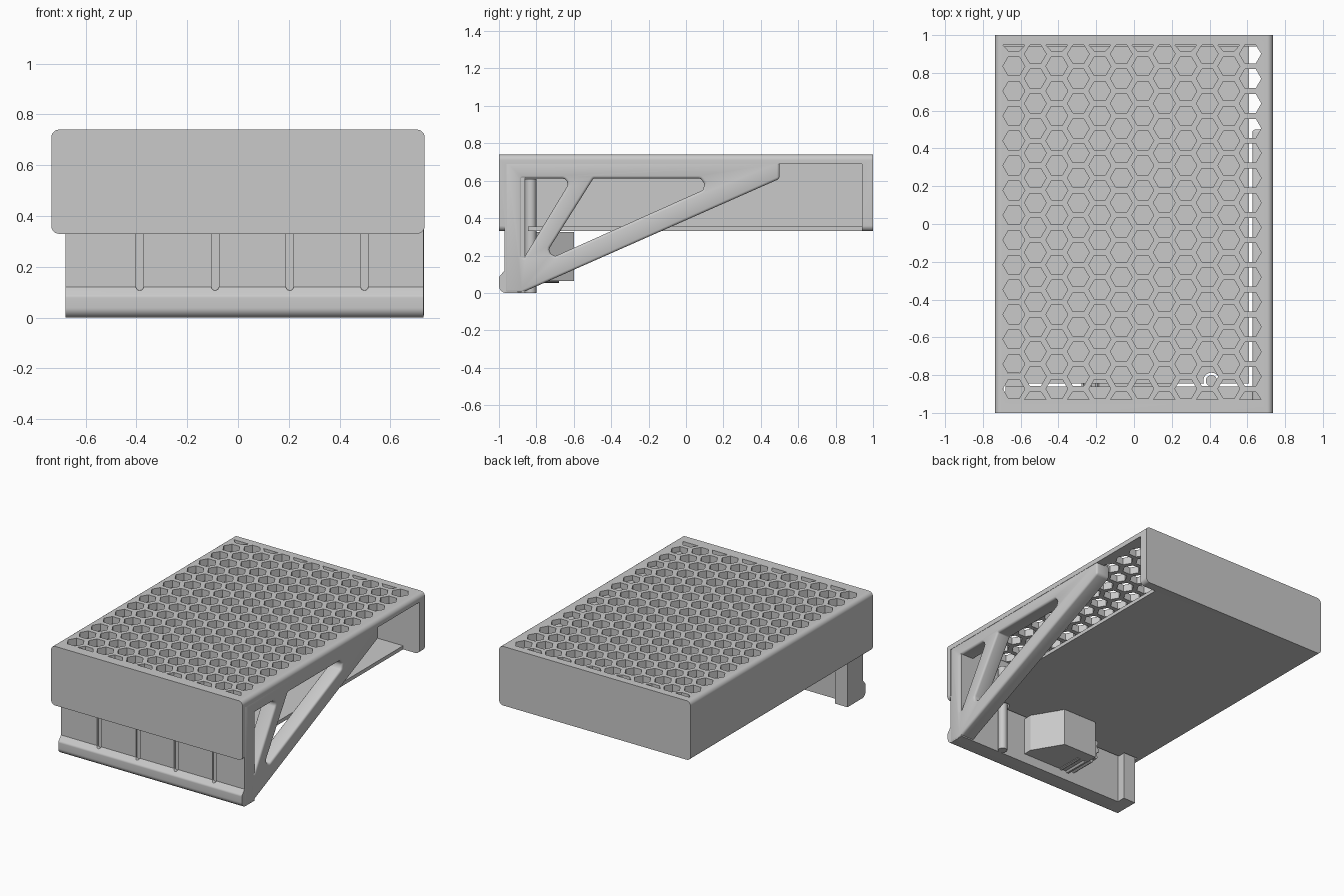
import bpy, bmesh
from math import sin, cos, tan, pi, radians
from mathutils import Vector

cube = bpy.data.objects.get("Cube")
if cube:
    bpy.data.objects.remove(cube, do_unlink=True)

GREY = (0.59, 0.59, 0.59, 1)
mat = bpy.data.materials.new("matte_grey")
mat.use_nodes = True
mat.diffuse_color = GREY
mat.node_tree.nodes["Principled BSDF"].inputs["Base Color"].default_value = GREY


def place(axis, u, v, w):
    """Put profile point (u, v) on the plane across the axis, at depth w."""
    return {"x": (w, u, v), "y": (u, w, v), "z": (u, v, w)}[axis]


def prisms(name, outlines, axis, a, b):
    """One object holding an extruded prism for every outline."""
    bm = bmesh.new()
    for pts in outlines:
        lo = [bm.verts.new(place(axis, u, v, a)) for u, v in pts]
        hi = [bm.verts.new(place(axis, u, v, b)) for u, v in pts]
        bm.faces.new(lo)
        bm.faces.new(hi)
        for i in range(len(pts)):
            j = (i + 1) % len(pts)
            bm.faces.new((lo[i], lo[j], hi[j], hi[i]))
    bmesh.ops.recalc_face_normals(bm, faces=bm.faces)
    mesh = bpy.data.meshes.new(name)
    bm.to_mesh(mesh)
    bm.free()
    mesh.materials.append(mat)
    obj = bpy.data.objects.new(name, mesh)
    bpy.context.collection.objects.link(obj)
    return obj


def box(name, x0, x1, y0, y1, z0, z1):
    return prisms(name, [[(x0, y0), (x1, y0), (x1, y1), (x0, y1)]], "z", z0, z1)


def circle(cx, cy, r, n=24):
    return [(cx + r * cos(2 * pi * i / n), cy + r * sin(2 * pi * i / n)) for i in range(n)]


def rounded(corners, n=6):
    """Outline with arcs at corners given as (u, v, radius)."""
    out = []
    for i, (u, v, r) in enumerate(corners):
        if r == 0:
            out.append((u, v))
            continue
        p = Vector((u, v))
        d0 = (Vector(corners[i - 1][:2]) - p).normalized()
        d1 = (Vector(corners[(i + 1) % len(corners)][:2]) - p).normalized()
        half = d0.angle(d1) / 2
        center = p + (d0 + d1).normalized() * r / sin(half)
        start = p + d0 * r / tan(half) - center
        end = p + d1 * r / tan(half) - center
        for k in range(n + 1):
            spoke = start.lerp(end, k / n).normalized() * r
            out.append(tuple(center + spoke))
    return out


def apply(obj, mod):
    bpy.context.view_layer.objects.active = obj
    with bpy.context.temp_override(object=obj, active_object=obj, selected_objects=[obj]):
        bpy.ops.object.modifier_apply(modifier=mod.name)


def cut(obj, *cutters):
    for c in cutters:
        m = obj.modifiers.new("cut", "BOOLEAN")
        m.operation, m.solver, m.object = "DIFFERENCE", "EXACT", c
        apply(obj, m)
        bpy.data.objects.remove(c, do_unlink=True)


# Housing: rounded sleeve, hollow and open on one side
W, R = 0.735, 0.03
housing = prisms("housing", [rounded([(-W, 0.33, R), (W, 0.33, R), (W, 0.74, R), (-W, 0.74, R)])],
                 "y", -1, 1)
cut(housing,
    box("cavity", -0.695, 0.8, -0.968, 0.94, 0.355, 0.69),
    box("side_slot", 0.61, 0.8, -0.968, 0.94, 0.3, 0.4),
    box("front_slot", -0.69, 0.7, -0.968, -0.845, 0.3, 0.4),
    box("tab_slot", -0.69, -0.58, -0.968, -0.79, 0.3, 0.4),
    prisms("post_slot", [circle(0.41, -0.83, 0.043)], "z", 0.3, 0.4))

# Honeycomb vents through the top, trimmed at both ends
hexes = []
radius, pitch = 0.058, 0.1314
for col in range(12):
    x = -0.636 + col * pitch * 0.866
    for row in range(-1, 16):
        y = -0.873 + (row + 0.5 * (col % 2)) * pitch
        pts = [(u, min(max(v, -0.93), 0.947)) for u, v in circle(x, y, radius, 6)]
        vs = [p[1] for p in pts]
        if max(vs) - min(vs) > 0.01:
            hexes.append(pts)
cut(housing, prisms("vent_cutter", hexes, "z", 0.66, 0.8))

# Front plate with a rounded lip along its foot
plate = prisms("front_plate", [rounded([
    (-0.86, 0, 0), (-1.0, 0, 0.038), (-1.0, 0.085, 0.02), (-0.97, 0.12, 0),
    (-0.97, 0.69, 0), (-0.86, 0.69, 0)])], "x", -0.68, 0.73)
for gx in (-0.387, -0.09, 0.204, 0.498):
    groove = rounded([(gx - 0.015, 0.107, 0.0149), (gx + 0.015, 0.107, 0.0149),
                      (gx + 0.015, 0.34, 0), (gx - 0.015, 0.34, 0)])
    cut(plate, prisms("groove", [groove], "y", -1.05, -0.958))

# Triangulated side bracket with softened edges
bracket = prisms("side_bracket", [[
    (-0.968, 0.0), (-0.88, 0.0), (0.5, 0.61), (0.5, 0.705), (-0.968, 0.705)]], "x", 0.627, 0.733)
cut(bracket,
    prisms("window", [rounded([(-0.877, 0.612, 0.005), (-0.61, 0.612, 0.03),
                               (-0.877, 0.17, 0.008)])], "x", 0.5, 0.9),
    prisms("window", [rounded([(-0.495, 0.612, 0.01), (0.23, 0.612, 0.035),
                               (-0.78, 0.16, 0.03)])], "x", 0.5, 0.9))
soften = bracket.modifiers.new("soften", "BEVEL")
soften.width, soften.segments, soften.limit_method = 0.014, 3, "ANGLE"
soften.angle_limit = radians(40)
soften.use_clamp_overlap = False
apply(bracket, soften)

# End tab and guide post behind the plate
tab = box("end_tab", -0.68, -0.585, -0.97, -0.8, 0, 0.61)
post = prisms("guide_post", [circle(0.41, -0.83, 0.03)], "z", 0, 0.61)

# Clamp block and its knurled wheel
block = prisms("clamp_block", [[(0.2, -0.87), (0.2, -0.8), (0.08, -0.6),
                                (-0.18, -0.6), (-0.18, -0.87)]], "z", 0.065, 0.325)
teeth = []
for i in range(56):
    r = (0.137, 0.137, 0.12, 0.12)[i % 4]
    a = 2 * pi * i / 56
    teeth.append((-0.14 + r * cos(a), 0.19 + r * sin(a)))
wheel = prisms("knurled_wheel", [teeth], "y", -0.87, -0.68)

# Smooth the curves, keep edges crisp
bpy.ops.object.select_all(action="DESELECT")
for o in (housing, plate, bracket, post):
    o.select_set(True)
bpy.context.view_layer.objects.active = housing
bpy.ops.object.shade_smooth_by_angle(angle=radians(35))
